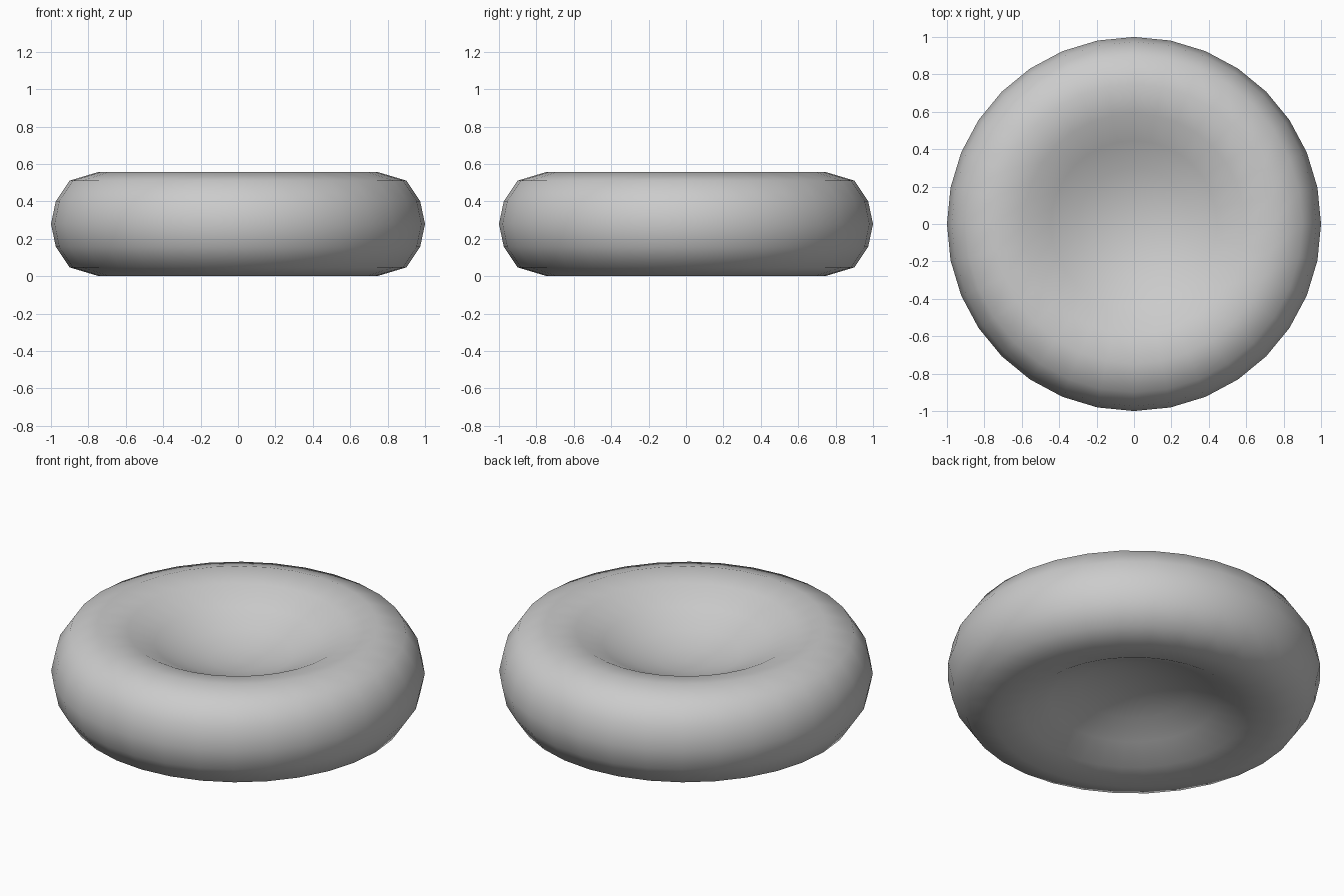
import bpy, bmesh, math

if "Cube" in bpy.data.objects:
    bpy.data.objects.remove(bpy.data.objects["Cube"])

SEGMENTS = 32
MID = 0.279  # height of the widest ring

# Upper half of the cross-section: (radius, height above the middle)
half = [(0.15, 0.075), (0.30, 0.112), (0.445, 0.176), (0.59, 0.25),
        (0.747, 0.278), (0.90, 0.232), (0.974, 0.122)]
profile = half + [(1.0, 0.0)] + [(r, -z) for r, z in reversed(half)]

bm = bmesh.new()
rings = []
for r, z in profile:
    rings.append([bm.verts.new((r * math.cos(2 * math.pi * i / SEGMENTS),
                                r * math.sin(2 * math.pi * i / SEGMENTS),
                                MID + z)) for i in range(SEGMENTS)])

# Side walls between neighbouring rings
for upper, lower in zip(rings, rings[1:]):
    for i in range(SEGMENTS):
        j = (i + 1) % SEGMENTS
        bm.faces.new((upper[i], lower[i], lower[j], upper[j]))

# Close the dished centres, top and bottom
for ring, z in ((rings[0], 0.062), (rings[-1], -0.062)):
    pole = bm.verts.new((0, 0, MID + z))
    for i in range(SEGMENTS):
        bm.faces.new((ring[i], ring[(i + 1) % SEGMENTS], pole))

bmesh.ops.recalc_face_normals(bm, faces=bm.faces[:])
for f in bm.faces:
    f.smooth = True

# Disc dished on both sides
mesh = bpy.data.meshes.new("biconcave_disc")
bm.to_mesh(mesh)
bm.free()
bpy.context.collection.objects.link(bpy.data.objects.new("biconcave_disc", mesh))
